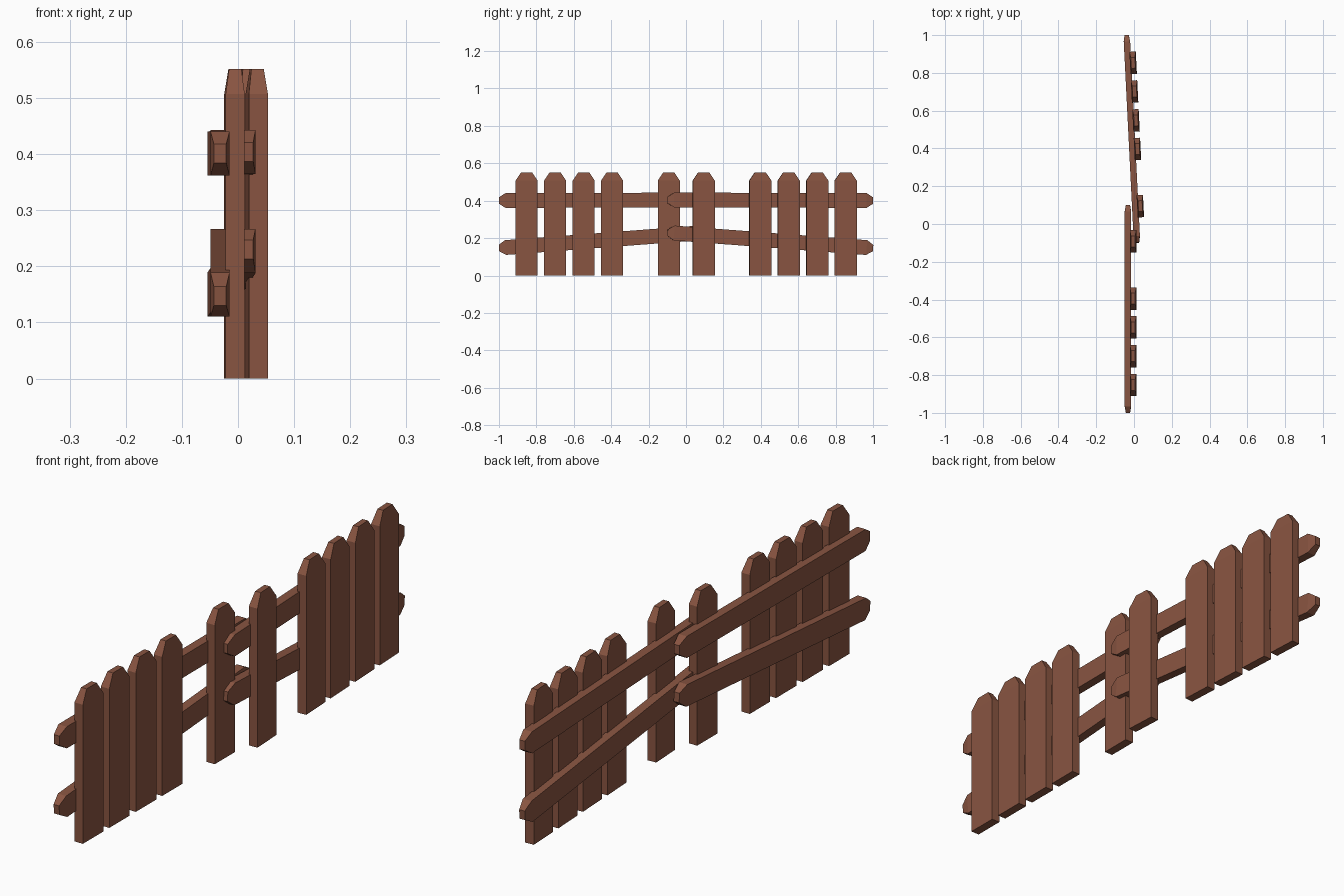
import bpy, bmesh, math
from mathutils import Matrix, Vector

if "Cube" in bpy.data.objects:
    bpy.data.objects.remove(bpy.data.objects["Cube"])

wood = bpy.data.materials.new("brown_wood")
wood.diffuse_color = (0.25, 0.09, 0.053, 1)
wood.use_nodes = True
wood.node_tree.nodes["Principled BSDF"].inputs["Base Color"].default_value = wood.diffuse_color


def board(name, sections, matrix):
    """Loft rectangles: each section is (z, size x, size y) along local z."""
    bm = bmesh.new()
    rings = [[bm.verts.new((sx * a / 2, sy * b / 2, z))
              for a, b in ((-1, -1), (1, -1), (1, 1), (-1, 1))]
             for z, sx, sy in sections]
    for low, high in zip(rings, rings[1:]):
        for i in range(4):
            j = (i + 1) % 4
            bm.faces.new((low[i], low[j], high[j], high[i]))
    bm.faces.new(rings[0][::-1])
    bm.faces.new(rings[-1])
    bm.transform(matrix)
    bmesh.ops.recalc_face_normals(bm, faces=bm.faces)
    mesh = bpy.data.meshes.new(name)
    bm.to_mesh(mesh)
    bm.free()
    mesh.materials.append(wood)
    obj = bpy.data.objects.new(name, mesh)
    bpy.context.collection.objects.link(obj)


def picket(name, y, place):
    board(name, [(0, 0.034, 0.118), (0.507, 0.034, 0.118), (0.552, 0.022, 0.058)],
          place @ Matrix.Translation((-0.005, y, 0)))


def rail(name, start, end, place):
    """Board with both ends tapered, running from start to end in the y-z plane."""
    a, b = Vector((-0.032, *start)), Vector((-0.032, *end))
    d = b - a
    tilt = Matrix.Rotation(-math.atan2(d.y, d.z), 4, 'X')
    n = d.length
    board(name, [(0, 0.022, 0.034), (0.035, 0.034, 0.079),
                 (n - 0.035, 0.034, 0.079), (n, 0.022, 0.034)],
          place @ Matrix.Translation(a) @ tilt)


# The rear panel mirrors the front one, swung slightly about its far end
pivot = Matrix.Translation((-0.032, 0.86, 0))
swing = pivot @ Matrix.Rotation(math.radians(2.87), 4, 'Z') @ pivot.inverted()

for label, s, place in (("front", -1, Matrix()), ("rear", 1, swing)):
    # Upright pickets with a gap where one is missing
    for i, y in enumerate((0.852, 0.70, 0.547, 0.395, 0.092)):
        picket(f"{label}_picket_{i + 1}", s * y, place)
    # Level upper rail and sagging lower rail
    rail(f"{label}_upper_rail", (s * 1.0, 0.401), (s * -0.1, 0.404), place)
    rail(f"{label}_lower_rail", (s * 1.0, 0.147), (s * -0.1, 0.23), place)
